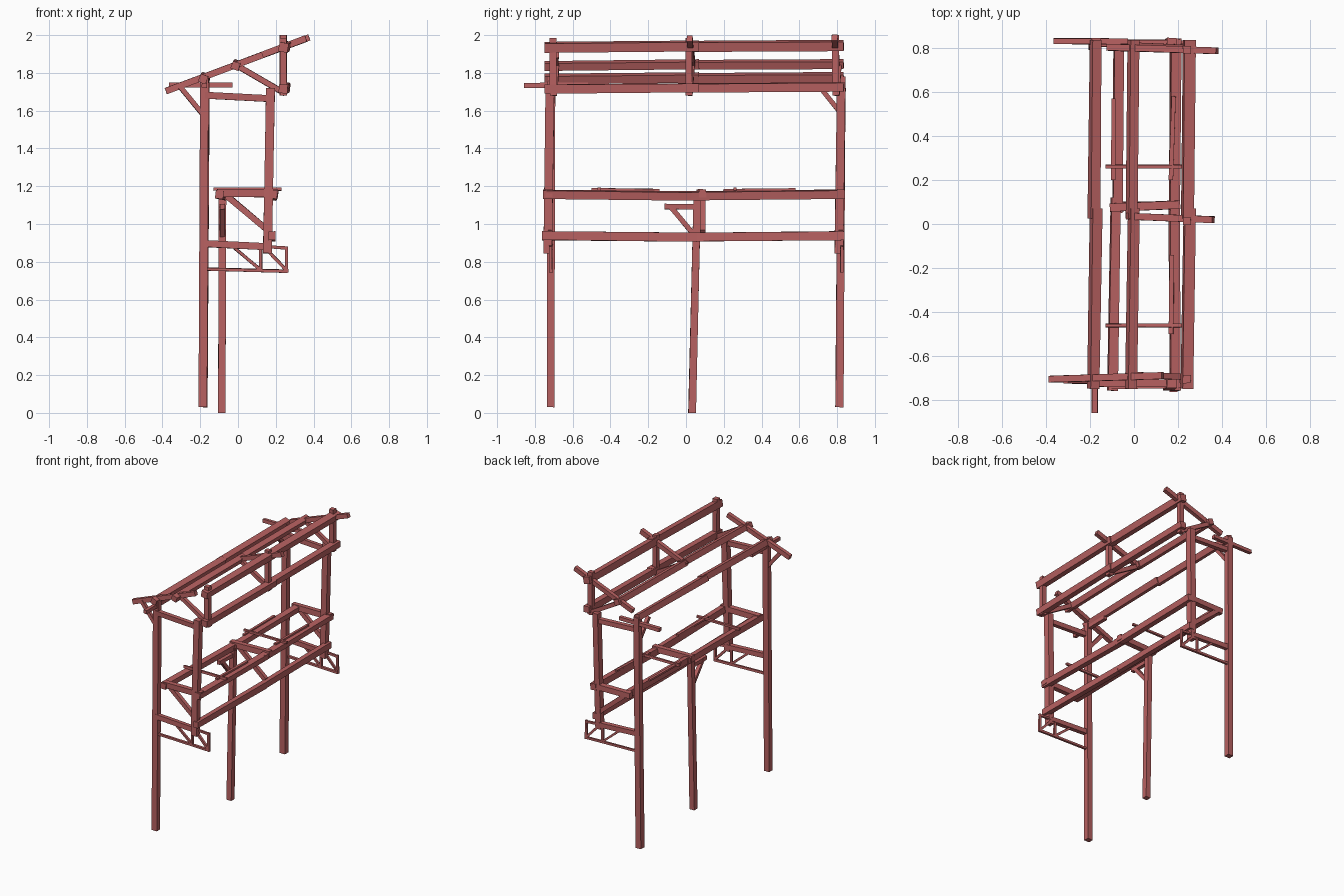
import bpy, bmesh, math, random
from mathutils import Vector, Matrix

random.seed(4)
wood = bpy.data.materials.new("red_timber")
wood.diffuse_color = (0.48, 0.12, 0.12, 1)


def timber(name, p, q, w=0.045, h=None, roll=0.0, rough=0.0015):
    """Squared, slightly uneven timber from p to q; w = sideways, h = vertical."""
    p, q, h = Vector(p), Vector(q), h or w
    d = (q - p).normalized()
    ref = Vector((0, 1, 0)) if abs(d.z) > 0.9 else Vector((0, 0, 1))
    side = d.cross(ref).normalized()
    up = side.cross(d)
    rot = Matrix.Rotation(math.radians(roll), 3, d)
    side, up = rot @ side, rot @ up
    bm = bmesh.new()
    rings = []
    for c in (p, q):
        rings.append([bm.verts.new(c + side * (a * w / 2 + random.uniform(-rough, rough))
                                   + up * (b * h / 2 + random.uniform(-rough, rough)))
                      for a, b in ((-1, -1), (1, -1), (1, 1), (-1, 1))])
    bm.faces.new(rings[0])
    bm.faces.new(rings[1])
    for i in range(4):
        j = (i + 1) % 4
        bm.faces.new((rings[0][i], rings[0][j], rings[1][j], rings[1][i]))
    bmesh.ops.recalc_face_normals(bm, faces=bm.faces)
    me = bpy.data.meshes.new(name)
    bm.to_mesh(me)
    bm.free()
    me.materials.append(wood)
    ob = bpy.data.objects.new(name, me)
    bpy.context.collection.objects.link(ob)
    return ob


# Tall rear posts and the shorter middle post
timber("rear_post_front", (-0.187, -0.717, 0.03), (-0.178, -0.712, 1.78), 0.045, 0.038)
timber("rear_post_back", (-0.183, 0.812, 0.03), (-0.172, 0.825, 1.78), 0.045, 0.042)
timber("middle_post", (-0.085, 0.032, 0.0), (-0.082, 0.06, 1.15), 0.04)

# Both end frames
for tag, y in (("front", -0.722), ("back", 0.82)):
    timber("hanging_post_" + tag, (0.155, y - 0.01, 0.845), (0.172, y + 0.002, 1.72), 0.046)
    timber("upper_tie_" + tag, (-0.175, y, 1.682), (0.172, y, 1.663), 0.032, 0.035)
    timber("lower_tie_" + tag, (-0.18, y, 0.896), (0.15, y, 0.88), 0.032, 0.035)
    # Light lattice bracket under the gallery
    yb = y + 0.005
    timber("bracket_rail_" + tag, (-0.18, yb, 0.762), (0.262, yb, 0.75), 0.016)
    timber("bracket_top_" + tag, (0.12, yb, 0.882), (0.265, yb, 0.872), 0.016)
    timber("bracket_end_" + tag, (0.257, yb, 0.742), (0.257, yb, 0.882), 0.016)
    timber("bracket_upright_" + tag, (0.12, yb, 0.75), (0.12, yb, 0.88), 0.016)
    timber("bracket_diagonal_a_" + tag, (-0.02, yb, 0.875), (0.12, yb, 0.757), 0.016)
    timber("bracket_diagonal_b_" + tag, (0.14, yb, 0.878), (0.255, yb, 0.757), 0.016)

# Gallery joists and braces
for tag, y, y2 in (("front", -0.73, -0.725), ("middle", 0.075, 0.088), ("back", 0.815, 0.82)):
    timber("gallery_joist_" + tag, (-0.11, y, 1.163), (0.21, y2, 1.163), 0.038, 0.042)
    timber("gallery_brace_" + tag, (-0.06, y2, 1.15), (0.17, y2, 0.955), 0.028, 0.032)

# Gallery long beams
timber("gallery_outer_beam_a", (0.187, -0.757, 1.157), (0.182, 0.08, 1.147), 0.045, roll=8)
timber("gallery_outer_beam_b", (0.183, 0.03, 1.15), (0.19, 0.842, 1.157), 0.045, roll=8)
timber("gallery_inner_beam_a", (-0.098, -0.757, 1.155), (-0.083, 0.12, 1.15), 0.043, roll=8)
timber("gallery_inner_beam_b", (-0.075, 0.05, 1.15), (-0.068, 0.82, 1.157), 0.043, roll=8)
timber("gallery_lower_beam_a", (0.18, -0.762, 0.938), (0.18, 0.06, 0.93), 0.036, 0.046)
timber("gallery_lower_beam_b", (0.18, 0.03, 0.93), (0.18, 0.838, 0.938), 0.036, 0.046)

# Thin floor laths
for i, y in enumerate((-0.46, 0.26)):
    timber("floor_cross_lath_%d" % i, (-0.13, y, 1.185), (0.23, y, 1.185), 0.016)
timber("floor_long_lath_0", (0.168, -0.50, 1.182), (0.172, -0.14, 1.178), 0.02, 0.015)
timber("floor_long_lath_1", (0.168, 0.20, 1.178), (0.18, 0.58, 1.182), 0.02, 0.015)
timber("floor_long_lath_2", (-0.095, 0.20, 1.178), (-0.092, 0.57, 1.182), 0.02, 0.015)

# Middle post bracket
timber("middle_bracket_arm", (-0.083, -0.115, 1.092), (-0.083, 0.05, 1.092), 0.028)
timber("middle_bracket_brace", (-0.083, -0.08, 1.09), (-0.083, 0.045, 0.94), 0.026)

# Roof beams, each of two lapped lengths, tilted to the roof slope
for name, x, z, w, roll in (("rear_purlin", -0.18, 1.772, 0.044, 20),
                            ("middle_purlin", -0.008, 1.842, 0.042, 20),
                            ("ridge_beam", 0.245, 1.94, 0.05, 10),
                            ("eaves_beam", 0.245, 1.72, 0.046, 4)):
    timber(name + "_a", (x - 0.005, -0.748, z - 0.005), (x + 0.008, 0.07, z + 0.003), w, roll=roll)
    timber(name + "_b", (x - 0.002, 0.025, z), (x + 0.006, 0.835, z + 0.005), w, roll=roll)

# Hanging roof posts with their diagonal braces
for tag, y, top in (("front", -0.705, 1.985), ("middle", 0.013, 1.985), ("back", 0.79, 2.0)):
    timber("roof_post_" + tag, (0.24, y + 0.003, 1.68), (0.24, y, top), 0.036)
    timber("roof_brace_" + tag, (0.0, y + 0.02, 1.835), (0.25, y + 0.01, 1.69), 0.026, 0.03)


# Rafters following one slope
def slope(x):
    return 1.847 + 0.375 * x


for tag, x0, y0, x1, y1 in (("front", -0.382, -0.705, 0.13, -0.688),
                            ("middle", -0.03, 0.035, 0.36, 0.02),
                            ("back", -0.12, 0.802, 0.377, 0.787)):
    timber("rafter_" + tag, (x0, y0, slope(x0)), (x1, y1, slope(x1)), 0.03, 0.034)

# Projecting poles and knee braces at the rear post heads
timber("projecting_pole_back", (-0.365, 0.83, 1.735), (-0.028, 0.83, 1.735), 0.027)
timber("projecting_pole_front", (-0.178, -0.858, 1.735), (-0.178, -0.52, 1.735), 0.027)
timber("knee_brace_front", (-0.31, -0.712, 1.732), (-0.182, -0.712, 1.575), 0.026)
timber("knee_brace_back", (-0.175, 0.70, 1.735), (-0.175, 0.825, 1.58), 0.026)
